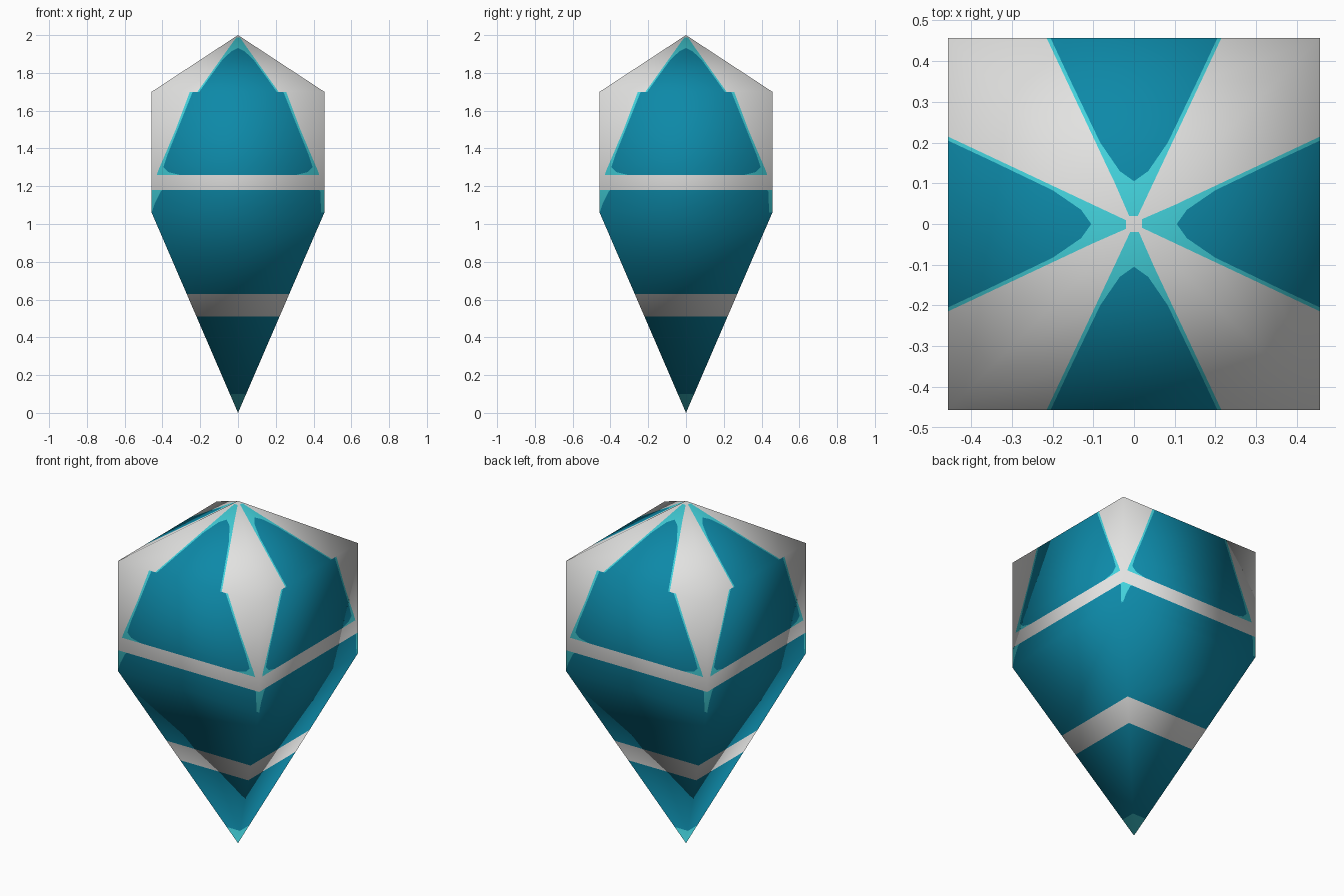
import bpy, bmesh
from mathutils import Vector, Matrix
from math import pi

if "Cube" in bpy.data.objects:
    bpy.data.objects.remove(bpy.data.objects["Cube"])

A, Z_LOW, Z_HIGH, TOP = 0.457, 1.06, 1.70, 2.0
WHITE, TEAL, CYAN = 0, 1, 2


def half_width(z):
    if z < Z_LOW:
        return A * z / Z_LOW
    return A if z <= Z_HIGH else A * (TOP - z) / (TOP - Z_HIGH)


def roof(y, inner):
    # roof row at distance y from the axis: cyan wedge around a teal wedge
    outer = 0.47 * y
    return (TOP - y * (TOP - Z_HIGH) / A, -outer, -inner, inner, outer)


def wall(z, outer, inner):
    return (z, -outer, -inner, inner, outer)


# Each segment: colours of its columns, rows of (height, inner column edges)
PANEL = (WHITE, CYAN, TEAL, CYAN, WHITE)
SEGMENTS = [
    ((CYAN,), [(0.0,), (0.10,)]),                       # tip
    ((TEAL,), [(0.10,), (0.51,)]),
    ((WHITE,), [(0.51,), (0.63,)]),                     # lower band
    ((TEAL,), [(0.63,), (Z_LOW,)]),
    ((CYAN, TEAL, CYAN), [(Z_LOW, -A, 0.44), (1.11, -0.44, 0.438),
                          (1.17, -0.41, 0.437), (1.18, -0.40, 0.43)]),
    ((WHITE,), [(1.18,), (1.26,)]),                     # upper band
    (PANEL, [wall(1.26, 0.43, 0.31), wall(1.275, 0.425, 0.37),
             wall(1.30, 0.415, 0.395), wall(1.37, 0.385, 0.372),
             wall(1.50, 0.33, 0.32), wall(Z_HIGH, 0.255, 0.24)]),
    (PANEL, [roof(A, 0.205), roof(0.35, 0.155), roof(0.20, 0.083),
             roof(0.13, 0.035), roof(0.105, 0.0)]),
    ((WHITE, CYAN, WHITE), [roof(0.105, 0)[:2] + (0.049,),
                            roof(0.02, 0)[:2] + (0.012,)]),
    ((WHITE,), [roof(0.02, 0)[:1], (TOP,)]),            # apex
]

# Gem body: the same side built four times around the axis
bm = bmesh.new()
for k in range(4):
    turn = Matrix.Rotation(k * pi / 2, 3, 'Z')
    for colours, rows in SEGMENTS:
        grid = []
        for z, *edges in rows:
            h = half_width(z)
            grid.append([bm.verts.new(turn @ Vector((x, -h, z)))
                         for x in (-h, *edges, h)])
        for low, high in zip(grid, grid[1:]):
            for i, colour in enumerate(colours):
                f = bm.faces.new((low[i], low[i + 1], high[i + 1], high[i]))
                f.material_index = colour
                f.smooth = True
bmesh.ops.remove_doubles(bm, verts=bm.verts, dist=0.0005)
mesh = bpy.data.meshes.new("gem_body")
bm.to_mesh(mesh)
bm.free()

for name, colour in (("white", (0.76, 0.76, 0.75)),
                     ("teal", (0.004, 0.25, 0.39)),
                     ("light cyan", (0.056, 0.64, 0.71))):
    mat = bpy.data.materials.new(name)
    mat.diffuse_color = (*colour, 1)
    mat.use_nodes = True
    mat.node_tree.nodes["Principled BSDF"].inputs["Base Color"].default_value = mat.diffuse_color
    mesh.materials.append(mat)

# Soft shading across the eight corners and two points
KEYS = [(0.0, 0.686, -1.0), (Z_LOW, 0.686, -0.242),
        (Z_HIGH, 0.633, 0.45), (TOP, 0.633, 1.0)]


def soft_normal(co):
    for (z0, h0, v0), (z1, h1, v1) in zip(KEYS, KEYS[1:]):
        if co.z <= z1 + 1e-5:
            break
    t = (co.z - z0) / (z1 - z0)
    h = (h0 + (h1 - h0) * t) / A
    return Vector((co.x * h, co.y * h, v0 + (v1 - v0) * t)).normalized()


mesh.normals_split_custom_set_from_vertices([soft_normal(v.co) for v in mesh.vertices])
bpy.context.collection.objects.link(bpy.data.objects.new("gem_body", mesh))
